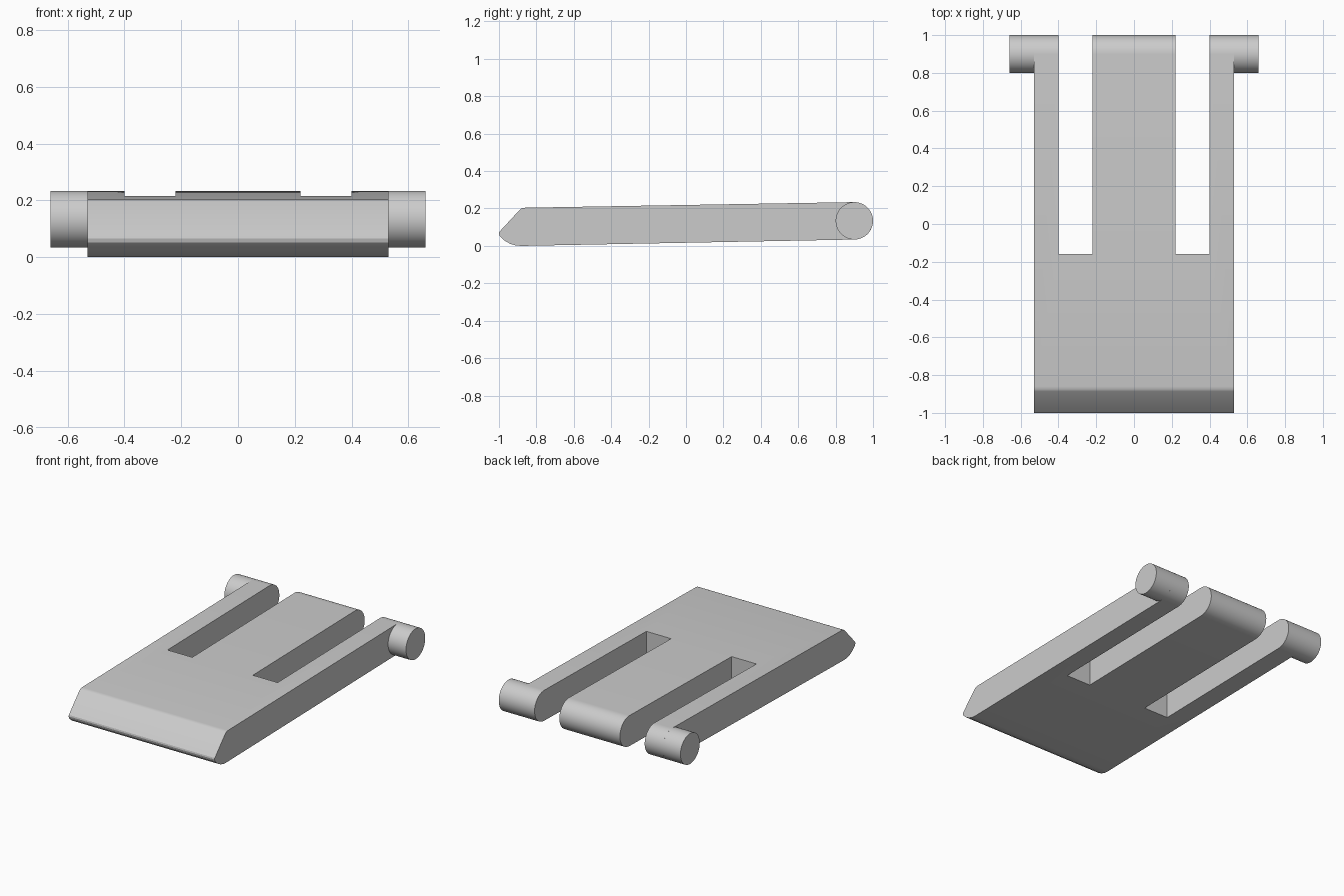
import bpy, bmesh
from math import sin, cos, radians

cube = bpy.data.objects.get("Cube")
if cube:
    bpy.data.objects.remove(cube)

grey = bpy.data.materials.new("plain grey")
grey.use_nodes = True
grey.diffuse_color = (0.6, 0.6, 0.6, 1)
grey.node_tree.nodes["Principled BSDF"].inputs["Base Color"].default_value = (0.6, 0.6, 0.6, 1)

HINGE_Y, HINGE_Z, HINGE_R = 0.9, 0.134, 0.1
HALF_WIDTH = 0.53


def arc(start, end, steps):
    """Points on the hinge circle, in the side plane."""
    angles = [radians(start + (end - start) * i / steps) for i in range(steps + 1)]
    return [(HINGE_Y + HINGE_R * cos(a), HINGE_Z + HINGE_R * sin(a)) for a in angles]


def extrude(name, profile, x0, x1):
    """Extrude a side profile (y, z) along x."""
    bm = bmesh.new()
    base = bm.faces.new([bm.verts.new((x0, y, z)) for y, z in profile])
    out = bmesh.ops.extrude_face_region(bm, geom=[base])
    moved = [v for v in out["geom"] if isinstance(v, bmesh.types.BMVert)]
    bmesh.ops.translate(bm, verts=moved, vec=(x1 - x0, 0, 0))
    bmesh.ops.recalc_face_normals(bm, faces=bm.faces)
    mesh = bpy.data.meshes.new(name)
    bm.to_mesh(mesh)
    bm.free()
    mesh.materials.append(grey)
    obj = bpy.data.objects.new(name, mesh)
    bpy.context.collection.objects.link(obj)
    return obj


def smooth(obj):
    bpy.ops.object.select_all(action="DESELECT")
    obj.select_set(True)
    bpy.context.view_layer.objects.active = obj
    bpy.ops.object.shade_smooth_by_angle(angle=radians(25))


# Slab with a bevelled nose and a rounded hinge end
nose = [(-0.86, 0.204), (-0.875, 0.202), (-0.886, 0.196), (-0.998, 0.075),
        (-1.0, 0.066), (-0.996, 0.052), (-0.97, 0.028), (-0.94, 0.011),
        (-0.91, 0.002), (-0.88, 0.0)]
slab = extrude("slab", nose + arc(-89, 91, 24), -HALF_WIDTH, HALF_WIDTH)

# Two long slots that free the side arms from the middle tongue
for side, label in ((1, "left"), (-1, "right")):
    box = [(-0.16, -0.2), (1.2, -0.2), (1.2, 0.5), (-0.16, 0.5)]
    cutter = extrude(label + "_slot_cutter", box, side * 0.22, side * 0.4)
    cutter.hide_render = True
    cutter.hide_set(True)
    cut = slab.modifiers.new(label + "_slot", "BOOLEAN")
    cut.operation = "DIFFERENCE"
    cut.solver = "EXACT"
    cut.object = cutter

# Bake the slots and drop the cutters
bpy.context.view_layer.update()
cut_mesh = bpy.data.meshes.new_from_object(
    slab.evaluated_get(bpy.context.evaluated_depsgraph_get()))
slab.modifiers.clear()
slab.data = cut_mesh
for label in ("left", "right"):
    bpy.data.objects.remove(bpy.data.objects[label + "_slot_cutter"])
smooth(slab)

# Hinge pins on the outside of the arms
for side, label in ((1, "left"), (-1, "right")):
    pin = extrude(label + "_hinge_pin", arc(0, 352.5, 47), side * HALF_WIDTH, side * 0.66)
    smooth(pin)
